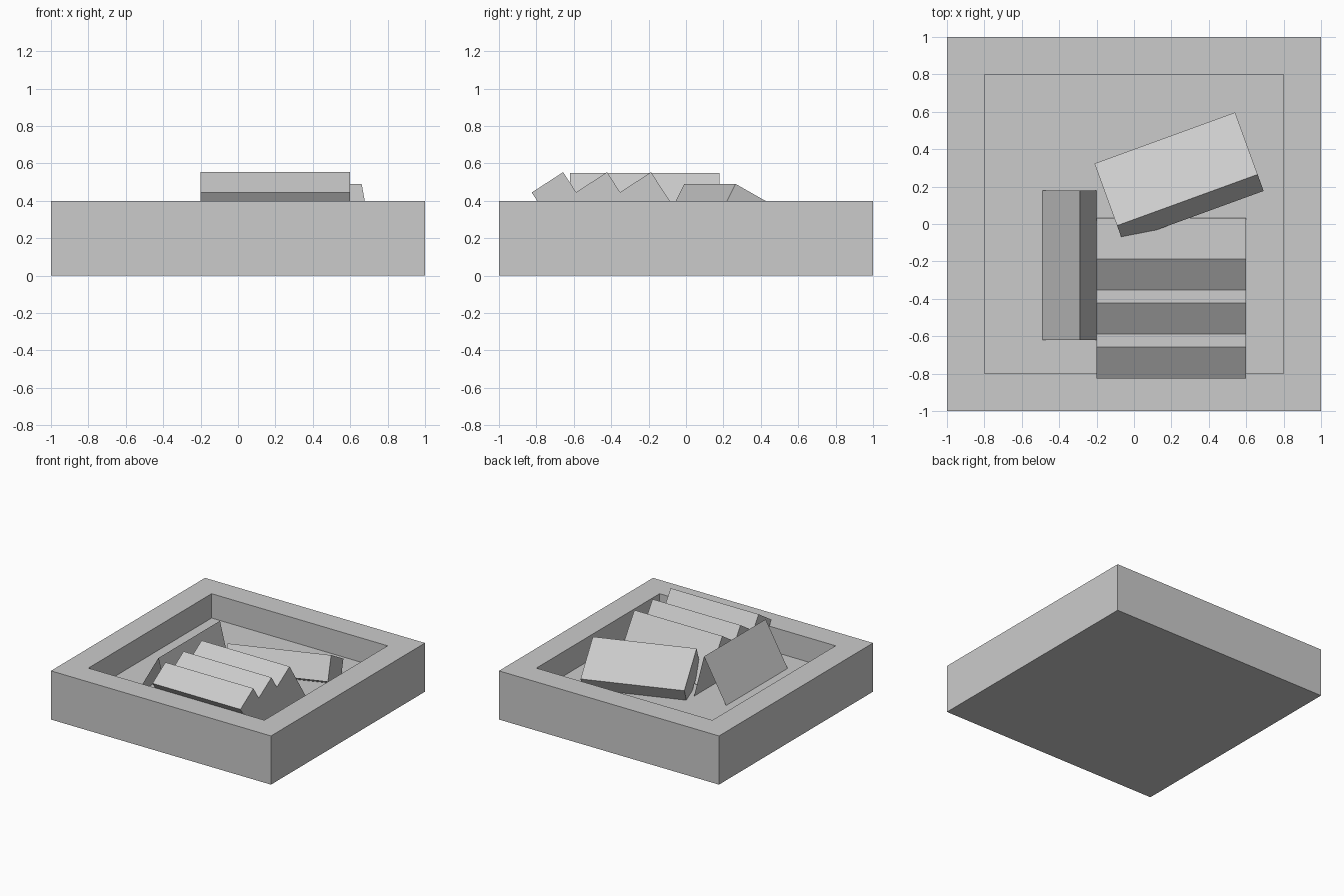
import bpy
import bmesh
from math import radians
from mathutils import Matrix, Vector

old = bpy.data.objects.get("Cube")
if old:
    bpy.data.objects.remove(old, do_unlink=True)

# One plain grey for everything
grey = bpy.data.materials.new("stone grey")
grey.use_nodes = True
colour = (0.6, 0.6, 0.6, 1)
grey.diffuse_color = colour
grey.node_tree.nodes["Principled BSDF"].inputs["Base Color"].default_value = colour


def add_object(name, bm):
    mesh = bpy.data.meshes.new(name)
    bm.to_mesh(mesh)
    bm.free()
    mesh.materials.append(grey)
    obj = bpy.data.objects.new(name, mesh)
    bpy.context.collection.objects.link(obj)
    return obj


def box_mesh(size):
    bm = bmesh.new()
    bmesh.ops.create_cube(bm, size=1, matrix=Matrix.Diagonal((*size, 1)))
    return bm


def add_slab(name, centre, tilt, turn=0):
    slab = add_object(name, box_mesh((0.8, 0.4, 0.2)))
    slab.location = centre
    slab.rotation_euler = (radians(tilt), 0, radians(turn))


# Square tray with a sunken floor
bm = box_mesh((2, 2, 0.4))
bmesh.ops.translate(bm, verts=bm.verts, vec=(0, 0, 0.2))
bm.normal_update()
top = max(bm.faces, key=lambda f: f.calc_center_median().z)
bmesh.ops.inset_region(bm, faces=[top], thickness=0.2, use_even_offset=True)
floor = bmesh.ops.extrude_discrete_faces(bm, faces=[top])["faces"][0]
bmesh.ops.translate(bm, verts=floor.verts, vec=(0, 0, -0.2))
add_object("tray", bm)

# Row of three leaning slabs
for i in range(3):
    add_slab(f"leaning_slab_{i + 1}", (0.2, -0.632 + i * 0.235, 0.331), -57)

# Loose slab turned across the back
add_slab("turned_slab", (0.241, 0.25, 0.308), -28, 20)

# Open-ended ridge beside the row: a profile swept along y
bm = bmesh.new()
profile = [(-0.49, 0.2), (-0.29, 0.55), (-0.2, 0.2)]
front, back = ([bm.verts.new(Vector((x, y, z))) for x, z in profile]
               for y in (-0.62, 0.18))
for i in range(2):
    bm.faces.new((front[i], front[i + 1], back[i + 1], back[i]))
bm.normal_update()
add_object("open_ridge", bm)
